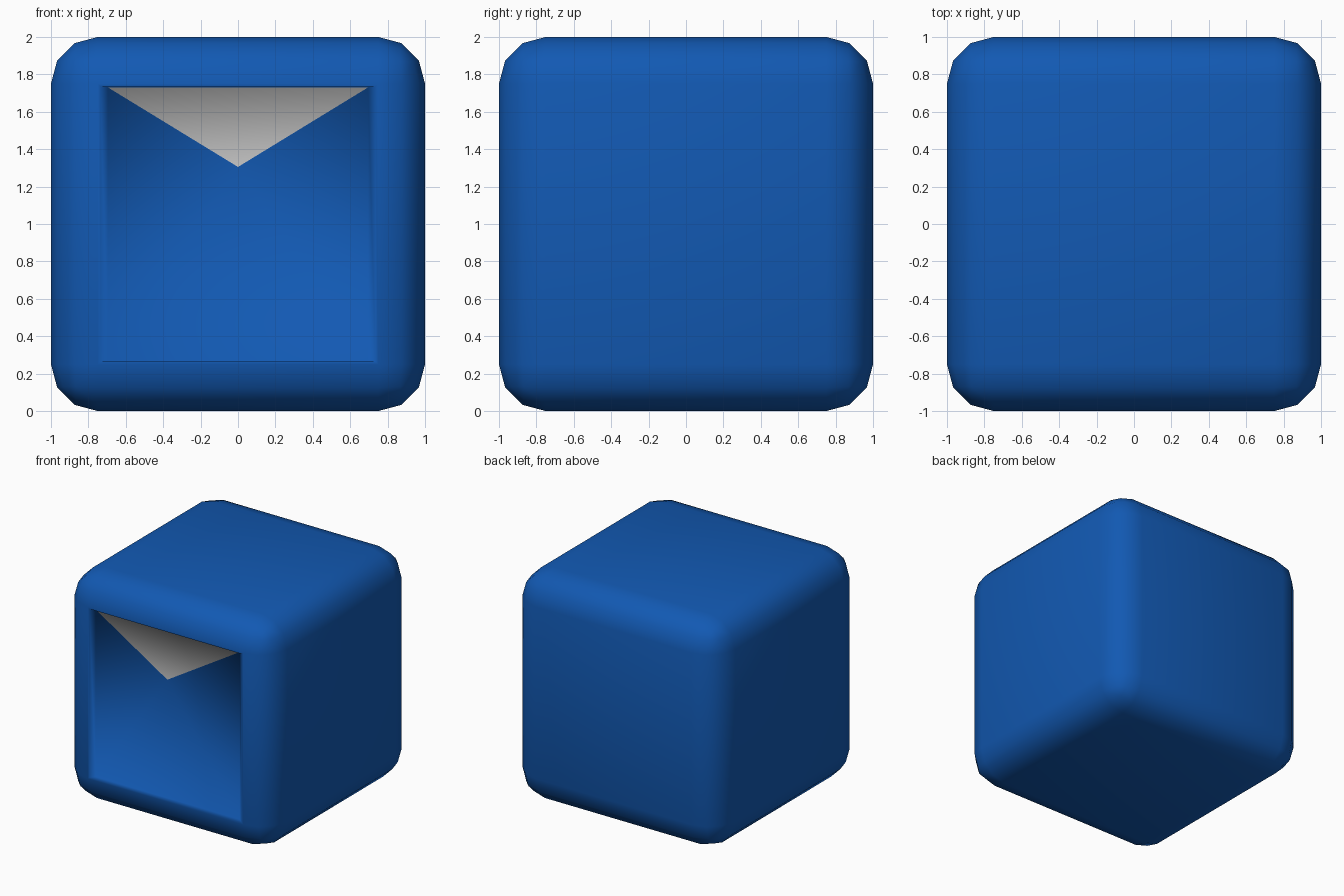
import bpy, bmesh
from mathutils import Vector

if "Cube" in bpy.data.objects:
    bpy.data.objects.remove(bpy.data.objects["Cube"])

blue = bpy.data.materials.new("blue")
blue.diffuse_color = (0.006, 0.1, 0.45, 1)
blue.use_nodes = True
blue.node_tree.nodes["Principled BSDF"].inputs["Base Color"].default_value = blue.diffuse_color
grey = bpy.data.materials.new("grey")
grey.diffuse_color = (0.8, 0.8, 0.8, 1)
grey.use_nodes = True
grey.node_tree.nodes["Principled BSDF"].inputs["Base Color"].default_value = grey.diffuse_color

# Rounded cube body
bm = bmesh.new()
bmesh.ops.create_cube(bm, size=2)
bmesh.ops.translate(bm, verts=bm.verts, vec=(0, 0, 1))
bmesh.ops.bevel(bm, geom=bm.verts[:] + bm.edges[:], offset=0.25,
                segments=3, profile=0.5, affect='EDGES')

# Shallow sunken panel in the front face
bm.normal_update()
front = max((f for f in bm.faces if f.normal.y < -0.999), key=lambda f: f.calc_area())
bmesh.ops.inset_individual(bm, faces=[front], thickness=0.02)
bmesh.ops.inset_individual(bm, faces=[front], thickness=0.01)
for v in front.verts:
    v.co = Vector((0.695 if v.co.x > 0 else -0.695, -0.97,
                   1.73 if v.co.z > 1 else 0.27))

# Envelope-style fold: four triangles meeting above the middle
fan = bmesh.ops.poke(bm, faces=[front])
fan["verts"][0].co = (0, -0.975, 1.305)
for f in fan["faces"]:
    if f.calc_center_median().z > 1.5:
        f.material_index = 1

for f in bm.faces:
    f.smooth = True
bm.normal_update()
mesh = bpy.data.meshes.new("rounded_block")
bm.to_mesh(mesh)
bm.free()
mesh.materials.append(blue)
mesh.materials.append(grey)
body = bpy.data.objects.new("rounded_block", mesh)
bpy.context.collection.objects.link(body)
